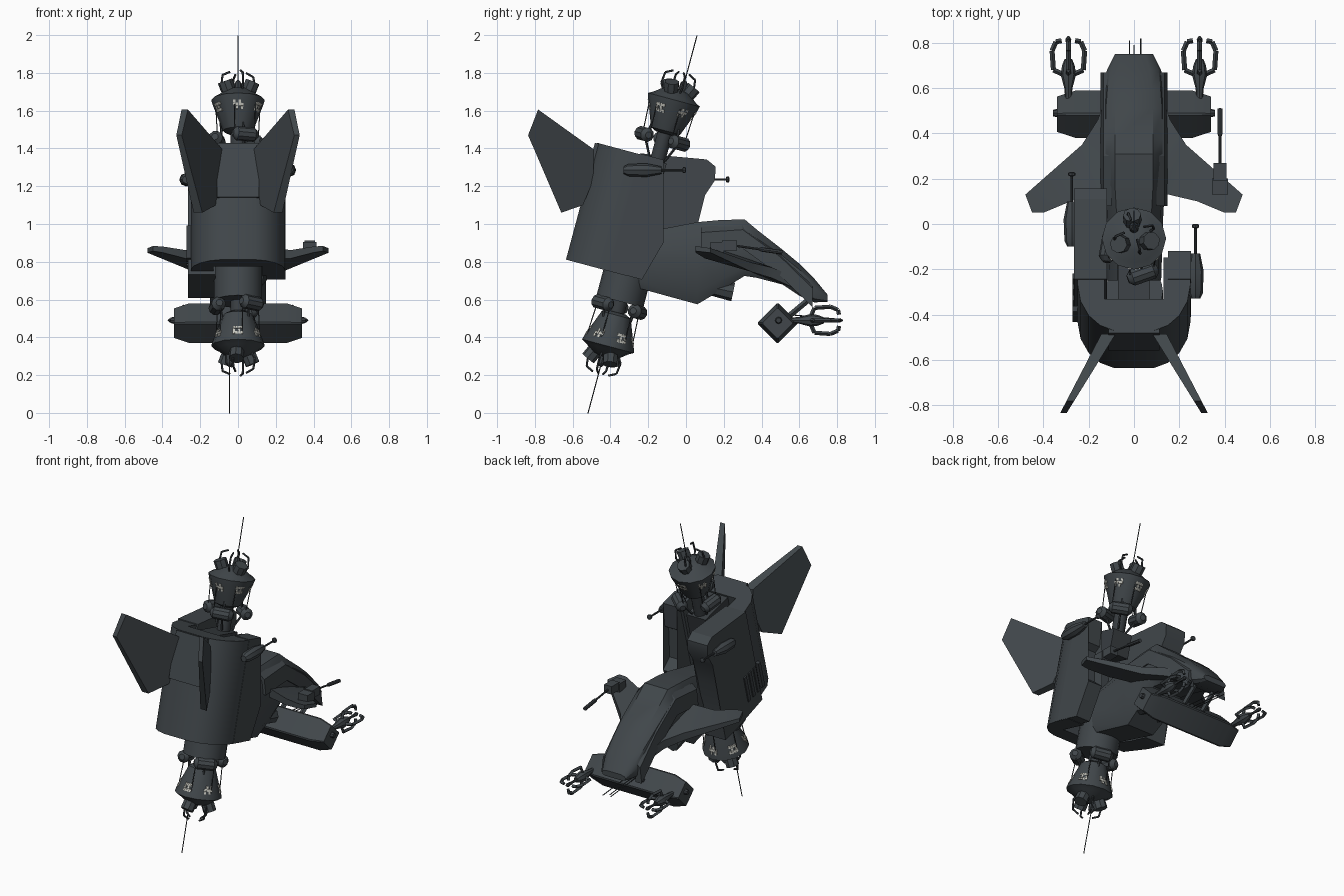
import bpy, bmesh
from math import radians, sin, cos, pi
from mathutils import Vector, Matrix

if "Cube" in bpy.data.objects:
    bpy.data.objects.remove(bpy.data.objects["Cube"])


def material(name, colour):
    m = bpy.data.materials.new(name)
    m.diffuse_color = (*colour, 1)
    m.use_nodes = True
    m.node_tree.nodes["Principled BSDF"].inputs["Base Color"].default_value = (*colour, 1)
    return m


HULL = material("dark slate hull", (.052, .062, .069))
DARK = material("charcoal fittings", (.040, .047, .053))
LIGHT = material("pale windows", (.55, .55, .50))
WORLD = Matrix.Identity(4)
# Leaning frame of the station: x, depth, axis
TILT = Matrix.Translation((0, -.35, .59)) @ Matrix.Rotation(radians(-15), 4, "X")
built = []


def loft(name, rings, mat=HULL, frame=WORLD):
    """Skin a list of equal rings and cap both ends."""
    bm = bmesh.new()
    rows = [[bm.verts.new(frame @ Vector(p)) for p in ring] for ring in rings]
    n = len(rows[0])
    for a, b in zip(rows, rows[1:]):
        for i in range(n):
            j = (i + 1) % n
            bm.faces.new((a[i], a[j], b[j], b[i]))
    caps = [bm.faces.new(rows[0]), bm.faces.new(rows[-1])]
    bmesh.ops.triangulate(bm, faces=caps)
    bmesh.ops.recalc_face_normals(bm, faces=bm.faces)
    mesh = bpy.data.meshes.new(name)
    bm.to_mesh(mesh)
    bm.free()
    mesh.materials.append(mat)
    ob = bpy.data.objects.new(name, mesh)
    bpy.context.collection.objects.link(ob)
    built.append(ob)


def box(name, x, y, z, mat=HULL, frame=WORLD):
    loft(name, [[(x[0], y[0], h), (x[1], y[0], h), (x[1], y[1], h), (x[0], y[1], h)] for h in z], mat, frame)


def turned(name, profile, mat=HULL, frame=WORLD, n=16):
    """Revolve (radius, height) pairs around the frame's z."""
    loft(name, [[(r * cos(2 * pi * i / n), r * sin(2 * pi * i / n), h) for i in range(n)]
                for r, h in profile], mat, frame)


def rod(name, p, q, profile, mat=HULL, frame=WORLD, n=8):
    """Turned part from p to q; heights are fractions of its length."""
    p, q = Vector(p), Vector(q)
    d = q - p
    m = Matrix.Translation(p) @ d.to_track_quat("Z", "Y").to_matrix().to_4x4()
    turned(name, [(r, h * d.length) for r, h in profile], mat, frame @ m, n)


def wire(name, pts, r, mat=DARK, frame=WORLD, n=5):
    for p, q in zip(pts, pts[1:]):
        rod(name, p, q, [(r, 0), (r, 1)], mat, frame, n)


# Curved main shell, open at the back
half = [(.25, 0), (.25, -.12), (.236, -.2), (.2, -.265), (.15, -.31), (.09, -.333)]
outer = half + [(-x, v) for x, v in reversed(half)]
shell = outer + [(-.13, 0), (-.13, -.19), (.13, -.19), (.13, 0)]
loft("main_shell", [[(x, v, u) for x, v in shell] for u in (.14, .78)], frame=TILT)
box("front_plate", (-.112, .112), (-.345, -.30), (.48, .777), frame=TILT)

# Side arms, cut to different outlines
left_arm = [(-.1, .142), (.083, .142), (.142, .359), (.059, .399), (.018, .591),
            (.05, .624), (.028, .784), (-.1, .784)]
right_arm = [(-.1, .12), (.15, .10), (.30, .10), (.28, .30), (.28, .51), (.29, .66),
             (.32, .75), (.305, .82), (.25, .845), (-.1, .785)]
loft("left_arm", [[(x, v, u) for v, u in left_arm] for x in (.15, .252)], frame=TILT)
loft("right_arm", [[(x, v, u) for v, u in right_arm] for x in (-.265, -.12)], frame=TILT)
for i in range(4):
    box("side_rib", (-.272, -.25), (-.14 + i * .05, -.115 + i * .05), (.2, .38), DARK, TILT)

# Swept fins
fin = [(-.783, 1.606), (-.487, 1.394), (-.49, 1.235), (-.545, 1.10), (-.66, 1.06), (-.836, 1.47)]
for s in (-1, 1):
    def fin_side(k):
        return [(s * (.115 + .57 * (-.49 - y)) + k * (.014 + .05 * (y + .84)), y, z) for y, z in fin]
    loft("tail_fin", [fin_side(-1), fin_side(1)])

# Side gun pods
for x, y, z in ((.272, -.33, 1.285), (-.275, -.10, 1.235)):
    rod("gun_pod", (x, y, z), (x, y + .2, z), [(.02, 0), (.032, .12), (.036, .6), (.02, 1)])
    rod("gun_barrel", (x, y + .2, z), (x, y + .33, z), [(.006, 0), (.006, .85), (.016, .88), (.016, .97), (.008, 1)], DARK)
    box("gun_mount", (min(x, x * .88), max(x, x * .88)), (y + .07, y + .13), (z - .02, z + .02), DARK)

# End modules, one at each end of the axis
for up in (True, False):
    f = TILT @ Matrix.Translation((0, 0, .42 if up else .44))
    if not up:
        f = f @ Matrix.Rotation(pi, 4, "X")
    turned("module_neck", [(.04, .28), (.04, .52)], DARK, f, 12)
    turned("module_cone", [(.05, .50), (.08, .515), (.135, .66), (.142, .685), (.115, .70),
                           (.07, .735), (.03, .745)], HULL, f, 12)
    ax, ay, tip = (0, .03, 1.045) if up else (-.045, .01, 1.056)
    rod("antenna_base", (ax, ay, .71), (ax, ay, .80), [(.022, 0), (.02, .8), (.006, 1)], DARK, f)
    wire("antenna", [(ax, ay, .79), (ax, ay, tip)], .003, DARK, f)
    for k in range(3):
        a = 2 * pi * k / 3 - 1.22
        c, s = cos(a), sin(a)
        mid, tan = Vector((.112 * c, .112 * s, .47)), Vector((-s, c, 0)) * .07
        rod("fuel_capsule", mid - tan, mid + tan, [(.018, 0), (.038, .15), (.038, .85), (.018, 1)], HULL, f, 10)
        wire("module_strut", [(.05 * c, .05 * s, .36), (.1 * c, .1 * s, .45), (.085 * c, .085 * s, .54)], .007, DARK, f)
        for d in (-.5, .5):
            wire("module_stay", [(.115 * cos(a + d), .115 * sin(a + d), .47),
                                 (.125 * cos(a + d), .125 * sin(a + d), .65)], .003, DARK, f)
        b = a + .8
        c, s = cos(b), sin(b)
        rod("sensor_drum", (.05 * c, .05 * s, .70), (.085 * c, .085 * s, .775),
            [(.036, 0), (.04, .5), (.04, 1)], HULL, f, 8)
    for k in range(4):
        c, s = cos(k * pi / 2 + .3), sin(k * pi / 2 + .3)
        wire("docking_bracket", [(r * c, r * s, w) for r, w in
                                 ((.065, .71), (.092, .755), (.085, .815), (.045, .835))], .006, DARK, f)
    # Patches of lit windows on the cone
    for k in range(6):
        for col in range(4):
            for row in range(3):
                if (k + col * 2 + row) % 4 == 0:
                    continue
                a0 = k * pi / 3 - pi / 2 - .2 + col * .11
                w0 = .605 + row * .016

                def pane(lift):
                    return [((.08 + .379 * (w - .515) + lift) * cos(a), (.08 + .379 * (w - .515) + lift) * sin(a), w)
                            for a, w in ((a0, w0), (a0 + .1, w0), (a0 + .1, w0 + .014), (a0, w0 + .014))]
                loft("window", [pane(-.004), pane(.003)], LIGHT, f)
turned("lower_collar", [(.128, 0), (.128, .2)], HULL, TILT, 20)
box("upper_mount", (-.07, .07), (-.2, .05), (.62, .77), DARK, TILT)

# Drooped fuselage: y, top, bottom, half width
stations = [(-.25, .95, .66, .12), (.06, 1.01, .575, .13), (.17, 1.02, .64, .14), (.31, 1.025, .725, .14),
            (.375, .97, .715, .14), (.51, .865, .68, .138), (.60, .79, .62, .13), (.68, .71, .585, .12),
            (.75, .625, .588, .085)]


def section(y, t, b, w):
    h = t - b
    right = [(w * .6, t), (w * .9, t - h * .18), (w, t - h * .45), (w * .95, b + h * .15), (w * .75, b)]
    return [(x, y, z) for x, z in right] + [(-x, y, z) for x, z in reversed(right)]


loft("fuselage", [section(*st) for st in stations])
for s in (-1, 1):
    # Cheek fairings along the cockpit
    loft("cheek_panel", [[(s * x, y, z) for x, z in ((.10, t), (.135, t - .03), (.147, t - .13), (.10, t - .13))]
                         for y, t in ((.08, .985), (.30, 1.0), (.50, .855), (.67, .69))])
    # Wings
    wing = [(.11, .60, .68), (.16, .46, .74), (.23, .35, .77), (.48, .13, .86), (.45, .05, .87),
            (.40, .05, .865), (.28, .10, .84), (.11, .14, .85)]
    loft("wing", [[(s * x, y, z + k * (.036 - .05 * x)) for x, y, z in wing] for k in (-1, 1)])
    # Grabber arms and claws
    arm = Matrix.Translation((s * .29, .53, .49))
    rod("grabber_arm", (0, 0, 0), (0, .2, 0), [(.012, 0), (.018, .35), (.034, .65), (.028, .85), (.016, 1)], HULL, arm)
    for k in range(4):
        c, d = cos(k * pi / 2), sin(k * pi / 2)
        wire("claw_finger", [(r * c, y, r * d) for r, y in
                             ((.02, .13), (.066, .15), (.072, .235), (.055, .275), (.03, .28))], .011, HULL, arm, 4)
    rod("claw_spike", (0, .17, 0), (0, .30, 0), [(.012, 0), (.007, .5), (.013, .9), (.004, 1)], DARK, arm, 6)
    rod("beam_end_gun", (s * .335, .49, .49), (s * .358, .49, .49), [(.02, 0), (.014, 1)], DARK)
    rod("belly_nozzle", (s * .07, .13, .665), (s * .07, .25, .64), [(.042, 0), (.05, 1)])
    # Beam hangers under the nose
    wire("beam_hanger", [(s * .07, .65, .60), (s * .07, .53, .50)], .016, HULL)

# Cross beam with diamond section
diamond = [(1, .05), (.05, 1), (-.05, 1), (-1, .05), (-1, -.05), (-.05, -1), (.05, -1), (1, -.05)]
loft("cross_beam", [[(x, .485 + r * a, .475 + r * b) for a, b in diamond]
                    for x, r in ((-.34, .078), (-.26, .104), (.26, .104), (.34, .078))])
for x, y in ((-.02, .81), (.03, .82), (.0, .79)):
    wire("nose_probe", [(x, .55, .52), (x, y, .495)], .003)

# Gun on the left wing
box("wing_gun_base", (.345, .415), (.13, .20), (.85, .905))
box("wing_gun_body", (.352, .408), (.19, .27), (.86, .912))
rod("wing_gun_barrel", (.38, .26, .885), (.38, .51, .85),
    [(.006, 0), (.006, .5), (.012, .56), (.012, 1)], DARK)

# Smooth the rounded parts, keep the edges crisp
bpy.ops.object.select_all(action="DESELECT")
for ob in built:
    ob.select_set(True)
bpy.context.view_layer.objects.active = built[0]
bpy.ops.object.shade_smooth_by_angle(angle=radians(31))
